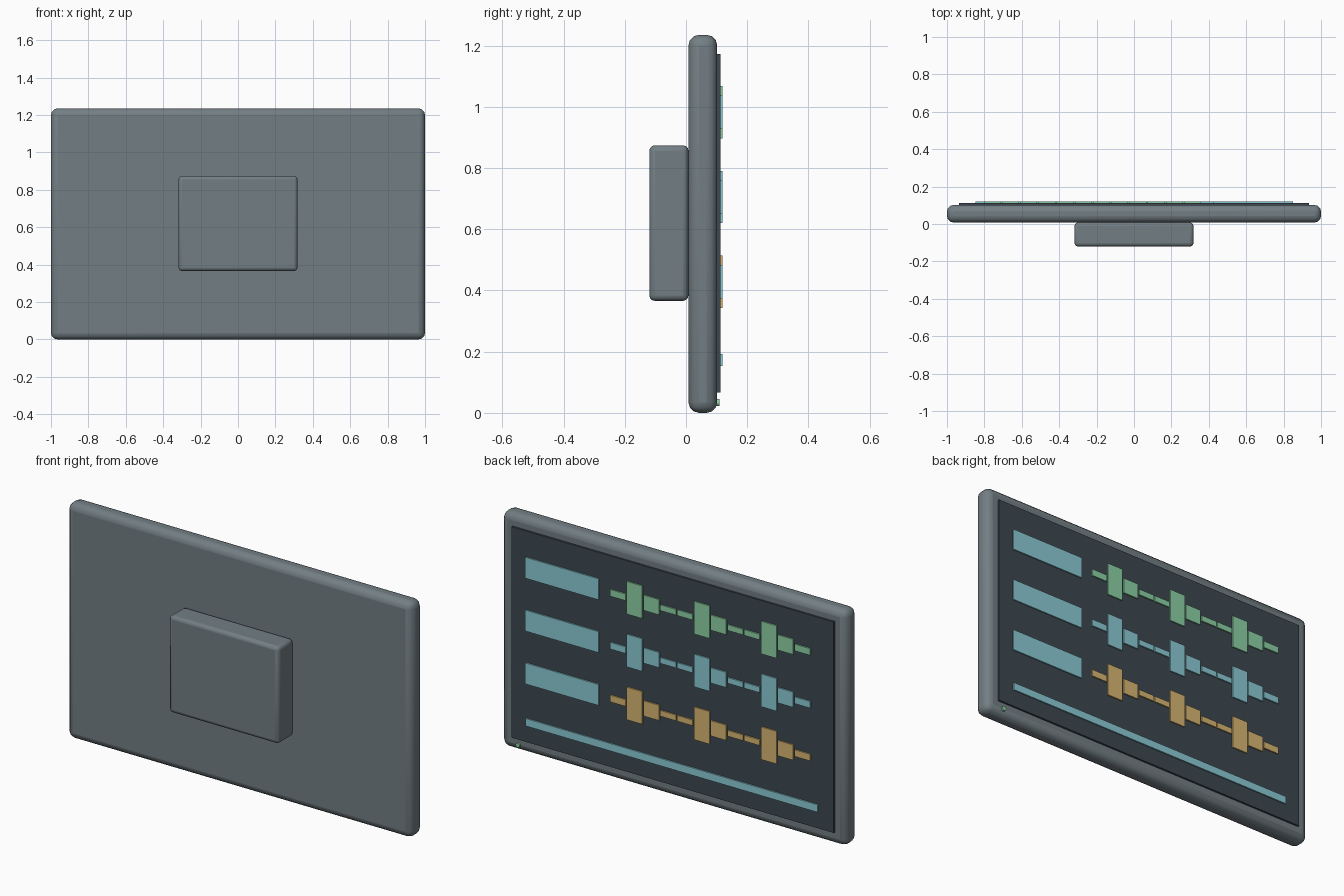
import bpy
import math

default = bpy.data.objects.get("Cube")
if default:
    bpy.data.objects.remove(default, do_unlink=True)


def material(name, rgb):
    mat = bpy.data.materials.new(name)
    mat.use_nodes = True
    colour = (*rgb, 1)
    mat.diffuse_color = colour
    mat.node_tree.nodes["Principled BSDF"].inputs["Base Color"].default_value = colour
    return mat


casing = material("grey casing", (0.17, 0.21, 0.23))
glass = material("dark screen", (0.045, 0.065, 0.08))
teal = material("teal", (0.26, 0.6, 0.67))
green = material("green", (0.27, 0.64, 0.38))
amber = material("amber", (0.69, 0.47, 0.17))


def box(name, xs, ys, zs, mat, bevel=0):
    """Box between the given ranges, with optional rounded edges."""
    spans = (xs, ys, zs)
    bpy.ops.mesh.primitive_cube_add(size=1, location=[sum(s) / 2 for s in spans])
    obj = bpy.context.object
    obj.name = name
    obj.scale = [abs(s[1] - s[0]) for s in spans]
    bpy.ops.object.transform_apply(location=False, rotation=False, scale=True)
    obj.data.materials.append(mat)
    if bevel:
        mod = obj.modifiers.new("rounded edges", "BEVEL")
        mod.width = bevel
        mod.segments = 3
        bpy.ops.object.shade_smooth_by_angle(angle=math.radians(35))
    return obj


# Casing, mounting block and screen
box("casing", (-1, 1), (0.008, 0.102), (0, 1.235), casing, 0.035)
box("mounting_block", (-0.318, 0.318), (-0.12, 0.008), (0.366, 0.874), casing, 0.018)
box("screen", (-0.935, 0.935), (0.098, 0.112), (0.066, 1.172), glass)

# Three rows: a label bar and a pulse trace made of short blocks
plate = (0.1115, 0.119)
trace = [0.035, 0.171, 0.08, 0.03, 0.03, 0.171, 0.08, 0.03, 0.03, 0.171, 0.08, 0.035]
for row, mat in enumerate((green, teal, amber)):
    z = 0.982 - 0.277 * row
    box(f"label_bar_{row + 1}", (0.425, 0.85), plate, (z - 0.055, z + 0.055), teal)
    for i, height in enumerate(trace):
        x = 0.358 - 0.0973 * i
        box(f"trace_{row + 1}_block_{i + 1}", (x - 0.09, x), plate,
            (z - height / 2, z + height / 2), mat)

# Status strip along the bottom
box("status_strip", (-0.847, 0.847), plate, (0.153, 0.192), teal)

# Power light on the lower frame
bpy.ops.mesh.primitive_cylinder_add(vertices=12, radius=0.012, depth=0.02,
                                    location=(0.9, 0.1, 0.034),
                                    rotation=(math.pi / 2, 0, 0))
light = bpy.context.object
light.name = "power_light"
light.data.materials.append(green)
bpy.ops.object.shade_smooth_by_angle(angle=math.radians(35))
